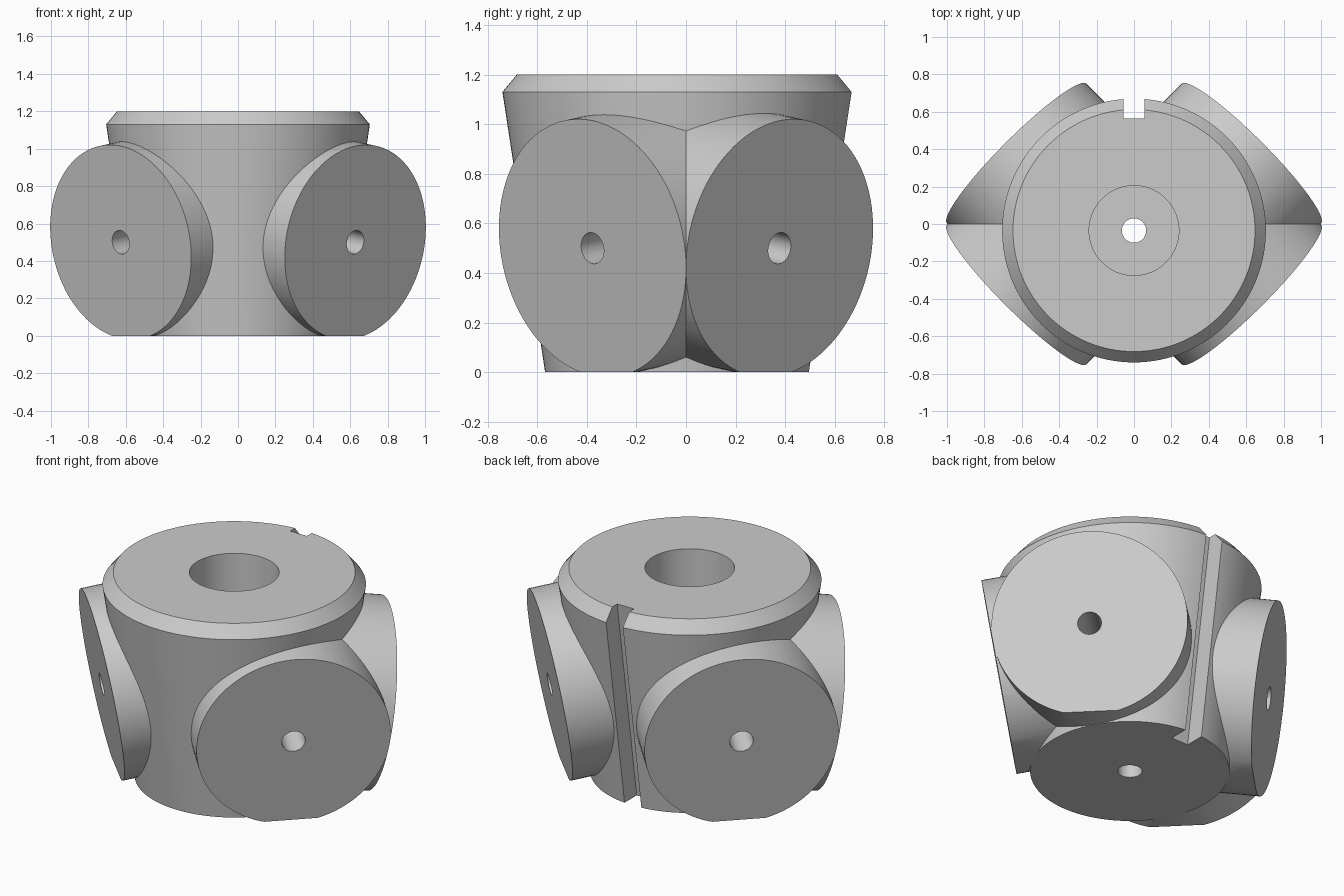
import bpy
import bmesh
import math
from mathutils import Vector, Matrix

if "Cube" in bpy.data.objects:
    bpy.data.objects.remove(bpy.data.objects["Cube"], do_unlink=True)

AXIS_Y = -0.035          # the hub axis sits slightly forward
TILT = math.radians(9)   # boss faces lean downward, square to the taper
BOSS_R = 0.527


def make_object(name, bm):
    bmesh.ops.recalc_face_normals(bm, faces=bm.faces)
    mesh = bpy.data.meshes.new(name)
    bm.to_mesh(mesh)
    bm.free()
    obj = bpy.data.objects.new(name, mesh)
    bpy.context.collection.objects.link(obj)
    return obj


def cylinder(name, start, end, r1, r2=None, sides=96):
    """Cylinder or cone running between two points."""
    start, end = Vector(start), Vector(end)
    direction = end - start
    turn = direction.to_track_quat('Z', 'Y').to_matrix().to_4x4()
    bm = bmesh.new()
    bmesh.ops.create_cone(bm, cap_ends=True, segments=sides, radius1=r1,
                          radius2=r1 if r2 is None else r2, depth=direction.length,
                          matrix=Matrix.Translation((start + end) / 2) @ turn)
    return make_object(name, bm)


def box(name, center, size, rot_x=0.0):
    bm = bmesh.new()
    bmesh.ops.create_cube(bm, size=1, matrix=Matrix.Translation(center)
                          @ Matrix.Rotation(rot_x, 4, 'X')
                          @ Matrix.Diagonal((*size, 1)))
    return make_object(name, bm)


def combine(target, tool, operation):
    """Apply a boolean and discard the tool."""
    tool.hide_render = True
    mod = target.modifiers.new(operation.title(), 'BOOLEAN')
    mod.operation = operation
    mod.solver = 'EXACT'
    mod.object = tool
    bpy.context.view_layer.objects.active = target
    bpy.ops.object.modifier_apply(modifier=mod.name)
    bpy.data.objects.remove(tool, do_unlink=True)


# Tapered body with chamfered top rim, spun from a profile
bm = bmesh.new()
profile = [(0, 0), (0.533, 0), (0.705, 1.13), (0.647, 1.2), (0, 1.2)]
verts = [bm.verts.new((r, AXIS_Y, z)) for r, z in profile]
edges = [bm.edges.new(pair) for pair in zip(verts, verts[1:])]
bmesh.ops.spin(bm, geom=verts + edges, cent=(0, AXIS_Y, 0), axis=(0, 0, 1),
               angle=math.tau, steps=128, use_merge=False)
bmesh.ops.remove_doubles(bm, verts=bm.verts, dist=0.0001)
hub = make_object("hub_body", bm)

# Four angled bosses, mirrored about both axes
bosses = []
for sx in (1, -1):
    for sy in (1, -1):
        normal = Vector((sx * math.cos(TILT) / math.sqrt(2),
                         sy * math.cos(TILT) / math.sqrt(2), -math.sin(TILT)))
        bosses.append((Vector((sx * 0.627, sy * 0.377, 0.5)), normal))
for face, normal in bosses:
    combine(hub, cylinder("boss", face - normal * 0.45, face, BOSS_R), 'UNION')

# Flat base
combine(hub, box("base_cutter", (0, 0, -0.5), (4, 4, 1)), 'DIFFERENCE')

# Central bore with a smaller hole through the floor
combine(hub, cylinder("bore_cutter", (0, AXIS_Y, 0.2), (0, AXIS_Y, 1.5), 0.24),
        'DIFFERENCE')
combine(hub, cylinder("floor_hole_cutter", (0, AXIS_Y, -0.2), (0, AXIS_Y, 0.4),
                      0.065, sides=48), 'DIFFERENCE')

# Blind hole in each boss face
for face, normal in bosses:
    combine(hub, cylinder("boss_hole_cutter", face - normal * 0.4,
                          face + normal * 0.1, 0.064, sides=48), 'DIFFERENCE')

# Keyway down the back, following the taper
slope = math.atan2(0.705 - 0.533, 1.13)
combine(hub, box("keyway_cutter", (0, 0.474 + 0.15, 0.6), (0.11, 0.3, 2), -slope),
        'DIFFERENCE')

# Single grey finish
grey = bpy.data.materials.new("plain_grey")
grey.use_nodes = True
color = (0.6, 0.6, 0.6, 1)
grey.diffuse_color = color
grey.node_tree.nodes["Principled BSDF"].inputs["Base Color"].default_value = color
hub.data.materials.clear()
hub.data.materials.append(grey)
for poly in hub.data.polygons:
    poly.material_index = 0

bpy.ops.object.select_all(action='DESELECT')
hub.select_set(True)
bpy.context.view_layer.objects.active = hub
bpy.ops.object.shade_smooth_by_angle(angle=math.radians(25))
